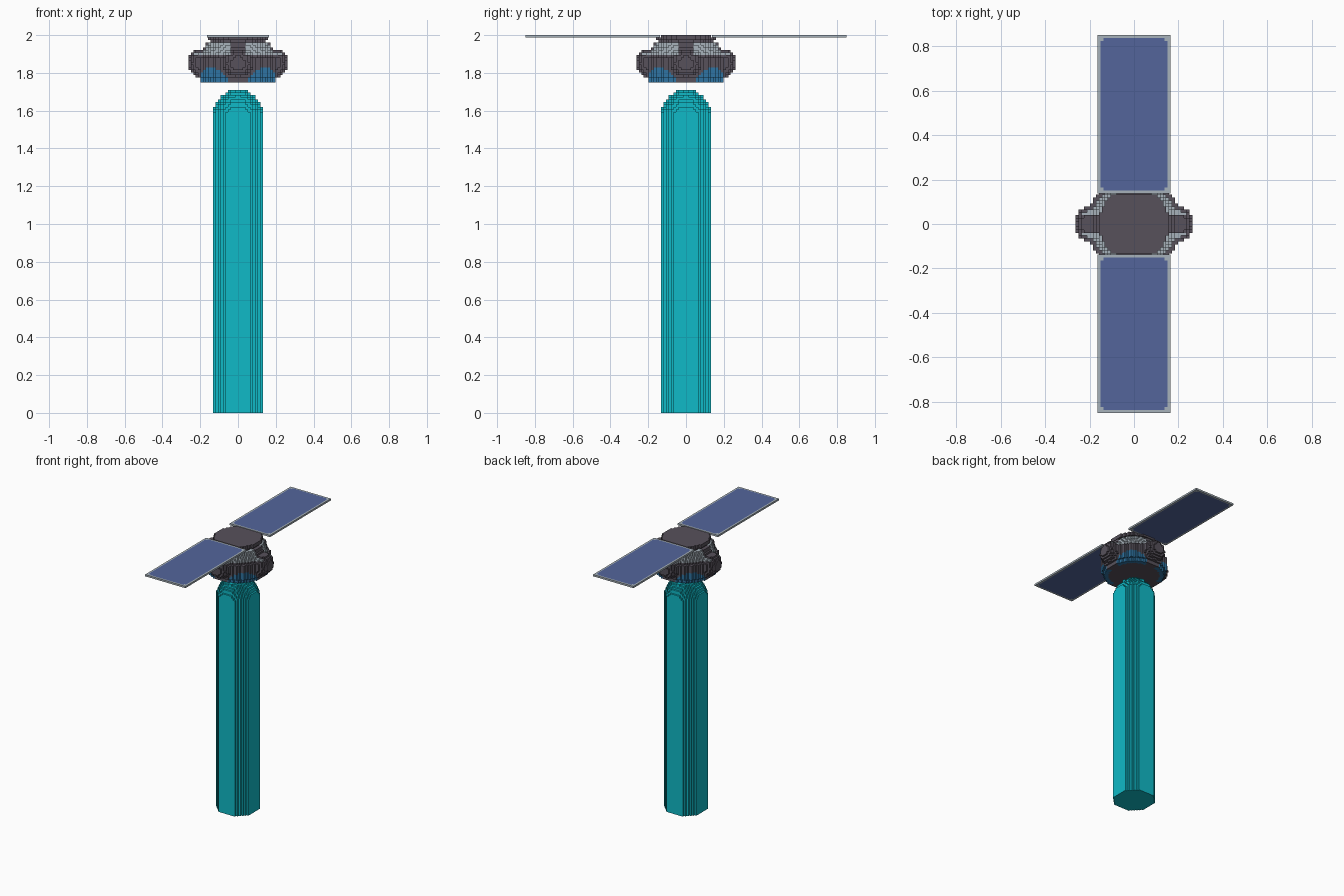
import bpy, bmesh, math

CELL = 2 / 152          # edge of one block

old = bpy.data.objects.get("Cube")
if old:
    bpy.data.objects.remove(old, do_unlink=True)


def material(name, rgb):
    m = bpy.data.materials.new(name)
    m.use_nodes = True
    m.diffuse_color = (*rgb, 1)
    m.node_tree.nodes["Principled BSDF"].inputs["Base Color"].default_value = (*rgb, 1)
    return m


teal = material("teal beam", (0.005, 0.49, 0.57))
dark = material("dark hull", (0.095, 0.083, 0.105))
grey = material("light grey", (0.39, 0.45, 0.50))
blue = material("window blue", (0.028, 0.175, 0.36))
navy = material("solar blue", (0.088, 0.13, 0.33))

AXES = [(1, 0, 0), (0, 1, 0), (0, 0, 1)]
SIDES = [(a, s) for a in range(3) for s in (0, 1)]


def block_solid(name, inside, spans, mats, paint=lambda x, y, z: 0, shift=0.5):
    """Skin of all blocks whose centre is inside; shift moves the x/y grid."""
    def centre(c):
        return (c[0] + shift) * CELL, (c[1] + shift) * CELL, (c[2] + 0.5) * CELL

    cells = {(i, j, k)
             for i in range(*spans[0]) for j in range(*spans[1]) for k in range(*spans[2])
             if inside(*centre((i, j, k)))}
    bm = bmesh.new()
    verts = {}

    def corner(p):
        if p not in verts:
            off = shift - 0.5
            verts[p] = bm.verts.new(((p[0] + off) * CELL, (p[1] + off) * CELL, p[2] * CELL))
        return verts[p]

    for c in cells:
        for a, s in SIDES:
            step = 1 if s else -1
            if tuple(c[n] + step * AXES[a][n] for n in range(3)) in cells:
                continue
            u, w = (a + 1) % 3, (a + 2) % 3
            ring = []
            for du, dw in ((0, 0), (1, 0), (1, 1), (0, 1)):
                p = list(c)
                p[a] += s
                p[u] += du
                p[w] += dw
                ring.append(corner(tuple(p)))
            face = bm.faces.new(ring if s else ring[::-1])
            face.material_index = paint(*centre(c))
    bm.normal_update()
    # merge coplanar blocks of one colour into larger flat faces
    bmesh.ops.dissolve_limit(bm, angle_limit=0.01, verts=bm.verts[:], edges=bm.edges[:],
                             delimit={'MATERIAL'})
    mesh = bpy.data.meshes.new(name)
    bm.to_mesh(mesh)
    bm.free()
    for m in mats:
        mesh.materials.append(m)
    obj = bpy.data.objects.new(name, mesh)
    bpy.context.collection.objects.link(obj)
    return obj


# Beam: stepped octagonal column with a domed top
def in_beam(x, y, z):
    if abs(x) + abs(y) > 0.195:
        return False
    return z < 1.51 or (x * x + y * y) / 0.15 ** 2 + ((z - 1.51) / 0.205) ** 2 < 1


block_solid("beam", in_beam, ((-10, 10), (-10, 10), (0, 131)), [teal])


# Hull: round body, four side pods, sloped shoulder, neck and cap disc
def hull_radius(z):
    if z < 1.78:
        return 0.203
    if z < 1.885:
        return 0.214
    if z < 1.91:
        return 0.195
    if z < 1.96:
        return 0.19 - (z - 1.91) * 0.45
    return 0.145 if z < 1.972 else 0.16


def in_pod(x, y, z):
    out, side = max(abs(x), abs(y)), min(abs(x), abs(y))
    return ((out - 0.2) / 0.065) ** 2 + (side / 0.08) ** 2 + ((z - 1.853) / 0.075) ** 2 < 1


def in_hull(x, y, z):
    if z > 1.985 and abs(y) > 0.138:
        return False
    return math.hypot(x, y) < hull_radius(z) or in_pod(x, y, z)


def paint_hull(x, y, z):
    # arched windows low on the diagonals, light plates on the shoulder
    across = (abs(x) - abs(y)) / math.sqrt(2)
    if math.hypot(x, y) > 0.17 and (across / 0.096) ** 2 + ((z - 1.75) / 0.082) ** 2 < 1:
        return 1
    if 1.89 < z < 1.96 and min(abs(x), abs(y)) > 0.042:
        return 2
    return 0


block_solid("hull", in_hull, ((-20, 20), (-20, 20), (133, 152)), [dark, blue, grey], paint_hull)


# Solar panels: thin blue sheets with a light frame and notched corners
def paint_panel(x, y, z):
    edge_x = 12 - round(abs(x) / CELL)
    row = round(abs(y) / CELL)
    edge_y = min(row - 11, 64 - row)
    framed = edge_x < 1 or edge_y < 1 or (edge_x == 1 and edge_y == 1)
    return 0 if framed else 1


for label, rows in (("back", (11, 65)), ("front", (-64, -10))):
    block_solid(label + "_solar_panel", lambda x, y, z: True,
                ((-12, 13), rows, (151, 152)), [grey, navy], paint_panel, shift=0)
